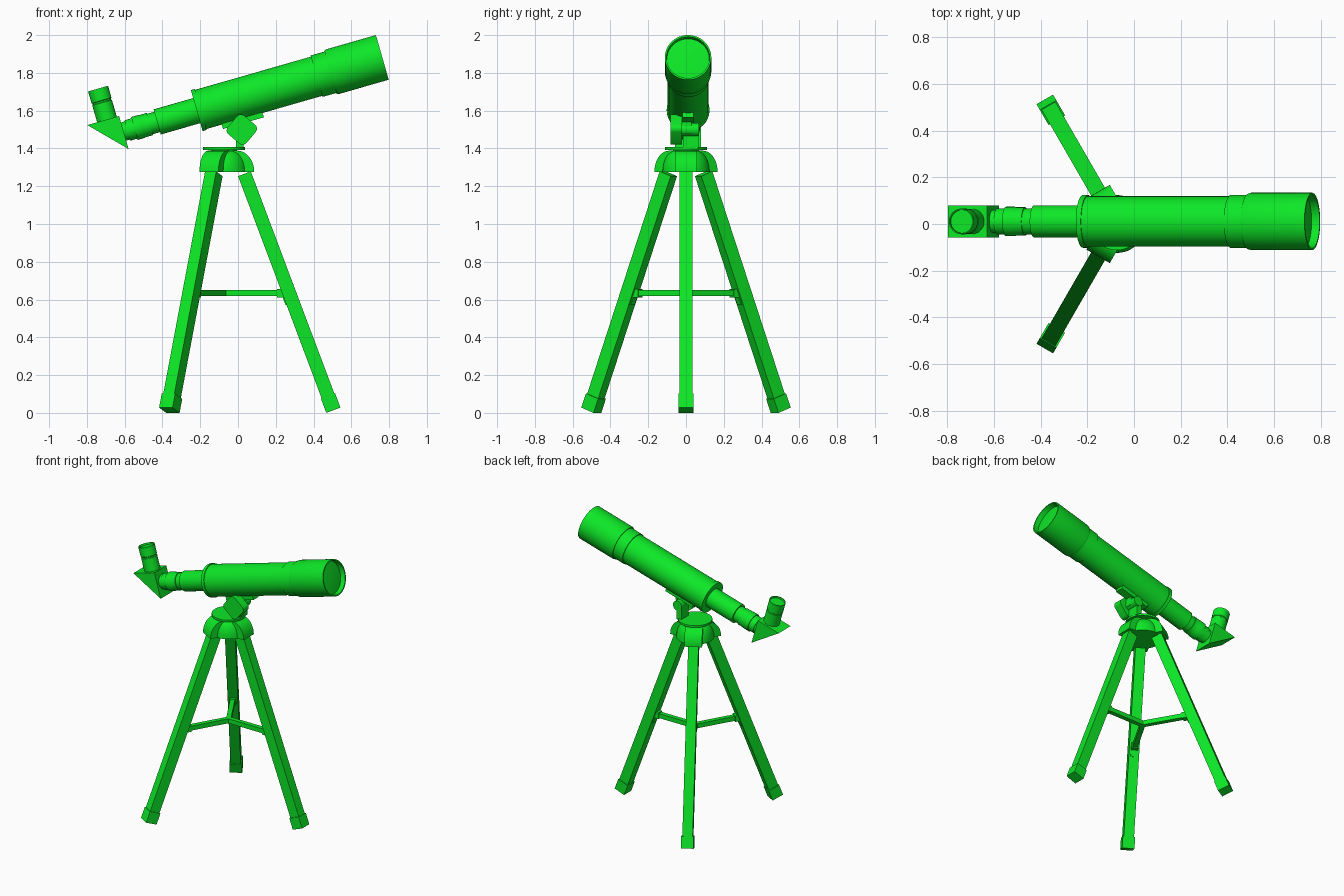
import bpy, bmesh
from math import sin, cos, pi, radians
from mathutils import Matrix, Vector

if "Cube" in bpy.data.objects:
    bpy.data.objects.remove(bpy.data.objects["Cube"])

green = bpy.data.materials.new("green")
green.diffuse_color = (0.004, 0.8, 0.02, 1)
green.use_nodes = True
green.node_tree.nodes["Principled BSDF"].inputs["Base Color"].default_value = green.diffuse_color


def finish(name, bm, matrix, smooth=False):
    bmesh.ops.recalc_face_normals(bm, faces=bm.faces)
    mesh = bpy.data.meshes.new(name)
    bm.to_mesh(mesh)
    bm.free()
    mesh.materials.append(green)
    ob = bpy.data.objects.new(name, mesh)
    bpy.context.collection.objects.link(ob)
    ob.matrix_world = matrix
    if smooth:
        bpy.ops.object.select_all(action='DESELECT')
        ob.select_set(True)
        bpy.context.view_layer.objects.active = ob
        bpy.ops.object.shade_smooth_by_angle(angle=radians(35))
    return ob


def lathe(name, profile, matrix, sides=48):
    """Revolve (position, radius) points around the local x axis."""
    bm = bmesh.new()
    rings = []
    for u, r in profile:
        if r == 0:
            rings.append([bm.verts.new((u, 0, 0))] * sides)
        else:
            rings.append([bm.verts.new((u, r * cos(2 * pi * i / sides), r * sin(2 * pi * i / sides)))
                          for i in range(sides)])
    for a, b in zip(rings, rings[1:]):
        for i in range(sides):
            j = (i + 1) % sides
            bm.faces.new(list(dict.fromkeys((a[i], a[j], b[j], b[i]))))
    return finish(name, bm, matrix, True)


def prism(name, profile, y0, y1, matrix, smooth=False):
    """Extrude an (x, z) outline from y0 to y1."""
    bm = bmesh.new()
    face = bm.faces.new([bm.verts.new((x, y0, z)) for x, z in profile])
    new = bmesh.ops.extrude_face_region(bm, geom=[face])["geom"]
    bmesh.ops.translate(bm, vec=(0, y1 - y0, 0),
                        verts=[v for v in new if isinstance(v, bmesh.types.BMVert)])
    return finish(name, bm, matrix, smooth)


def rect(x0, x1, z0, z1):
    return [(x0, z0), (x1, z0), (x1, z1), (x0, z1)]


# Frames: tilted optical axis (origin at the front opening) and tripod centre
scope = Matrix.Translation((0.764, 0.011, 1.882)) @ Matrix.Rotation(radians(-16), 4, 'Y')
upright = Matrix.Rotation(radians(-90), 4, 'Y')
sideways = Matrix.Rotation(radians(90), 4, 'Z')
hub = Matrix.Translation((-0.074, 0, 0))

# Optical tube with dew shield and recessed lens
lathe("main_tube", [(-1.022, 0), (-1.022, 0.113), (-1.0, 0.113), (-1.0, 0.108), (-0.362, 0.108),
                    (-0.362, 0.114), (-0.27, 0.114)], scope)
lathe("dew_shield", [(-0.285, 0.1), (-0.285, 0.119), (-0.272, 0.123), (0, 0.123), (0, 0.114),
                     (-0.035, 0.112)], scope)
lathe("front_lens", [(-0.045, 0.113), (-0.035, 0.113), (-0.031, 0.07), (-0.029, 0)], scope)

# Focuser drawtube and stepped collars
lathe("focuser_tube", [(-1.43, 0), (-1.43, 0.05), (-1.405, 0.05), (-1.405, 0.056), (-1.365, 0.056),
                       (-1.365, 0.063), (-1.325, 0.063), (-1.32, 0.061), (-1.28, 0.061),
                       (-1.28, 0.056), (-1.24, 0.056), (-1.24, 0.069), (-1.02, 0.069)], scope)

# Star diagonal and eyepiece
prism("diagonal_prism", [(-1.425, 0.086), (-1.425, -0.096), (-1.6, 0.086)], -0.068, 0.068, scope)
lathe("eyepiece", [(0.08, 0.054), (0.178, 0.054), (0.181, 0.051), (0.188, 0.051), (0.191, 0.055),
                   (0.256, 0.055), (0.256, 0.05), (0.244, 0.049), (0.244, 0)],
      scope @ Matrix.Translation((-1.492, 0, 0)) @ upright)

# Mount: saddle plate, lug, pivot, rounded square knob, neck, turntable
prism("saddle_plate", rect(-0.915, -0.69, -0.132, -0.098), -0.03, 0.03, scope)
pivot = Matrix.Translation((0.02, 0, 1.5))
prism("saddle_lug", rect(-0.03, 0.03, -0.02, 0.07), -0.02, 0.03, pivot)
lathe("pivot", [(-0.03, 0), (-0.03, 0.035), (0.07, 0.035), (0.07, 0)], pivot @ sideways)
knob = []
for k, (sx, sz) in enumerate([(1, 1), (-1, 1), (-1, -1), (1, -1)]):
    for i in range(7):
        a = (k + i / 6) * pi / 2
        knob.append((sx * 0.037 + 0.028 * cos(a), sz * 0.037 + 0.028 * sin(a)))
prism("tilt_knob", knob, -0.082, -0.02, pivot @ Matrix.Rotation(radians(40), 4, 'Y'), True)
prism("neck", rect(-0.03, 0.01, -0.1, 0), -0.015, 0.065, pivot)
lathe("turntable", [(1.37, 0.07), (1.393, 0.07), (1.393, 0.112), (1.407, 0.112), (1.407, 0)],
      hub @ upright)

# Tripod hub core, a rounded dome between the lobes
lathe("hub_core", [(1.275, 0), (1.275, 0.124)] +
      [(1.275 + 0.113 * sin(i * pi / 16), 0.06 + 0.064 * cos(i * pi / 16)) for i in range(1, 9)] +
      [(1.388, 0)], hub @ upright)

# Leg line in the radial plane: top and bottom centres
top, foot = Vector((0.108, 1.266)), Vector((0.579, 0.014))
along = (top - foot).normalized()
across = Vector((along.y, -along.x))


def leg_box(s0, s1, w0, w1):
    return [foot + along * s + across * w for s, w in ((s0, w0), (s0, w1), (s1, w1), (s1, w0))]


# Three legs, each with hub lobe, rubber foot and spreader arm
length = (top - foot).length
lobe = [(0, 1.388), (0, 1.275)] + [(0.07 + 0.09 * cos(i * pi / 20), 1.275 + 0.113 * sin(i * pi / 20))
                                   for i in range(11)]
for k, label in enumerate(("right", "back_left", "front_left")):
    m = hub @ Matrix.Rotation(k * 2 * pi / 3, 4, 'Z')
    prism(label + "_hub_lobe", lobe, -0.058, 0.058, m, True)
    prism(label + "_leg", leg_box(0.03, length, -0.036, 0.036), -0.034, 0.034, m)
    prism(label + "_foot", leg_box(0, 0.08, -0.04, 0.04), -0.041, 0.041, m)
    prism(label + "_spreader", rect(0, 0.32, 0.618, 0.65), -0.016, 0.016, m)
    prism(label + "_spreader_hinge", rect(0.28, 0.33, 0.612, 0.656), -0.022, 0.022, m)
    prism(label + "_spreader_bracket", leg_box(0.61, 0.69, -0.041, -0.02), -0.022, 0.022, m)
